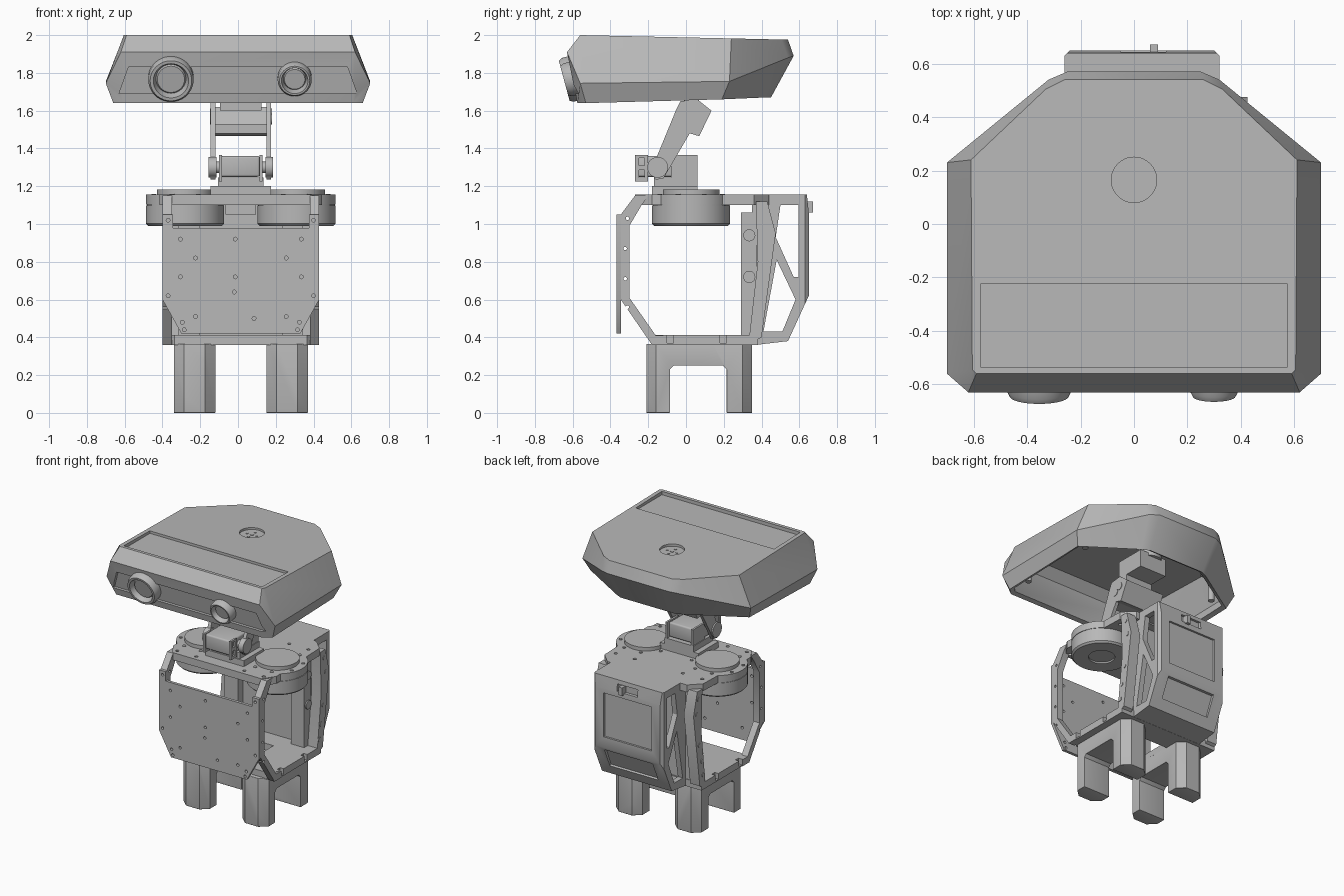
import bpy, bmesh, math
from mathutils import Vector

if "Cube" in bpy.data.objects:
    bpy.data.objects.remove(bpy.data.objects["Cube"], do_unlink=True)

grey = bpy.data.materials.new("plain grey")
grey.use_nodes = True
grey.diffuse_color = (0.48, 0.48, 0.48, 1)
grey.node_tree.nodes["Principled BSDF"].inputs["Base Color"].default_value = (0.48, 0.48, 0.48, 1)
parts = []
CX = 0.015  # centre line of the body


def finish(name, bm):
    bmesh.ops.remove_doubles(bm, verts=bm.verts, dist=1e-5)
    bmesh.ops.recalc_face_normals(bm, faces=bm.faces)
    me = bpy.data.meshes.new(name)
    bm.to_mesh(me)
    bm.free()
    me.materials.append(grey)
    ob = bpy.data.objects.new(name, me)
    bpy.context.scene.collection.objects.link(ob)
    parts.append(ob)
    return ob


def prism(name, pts, axis, a, b, shear=None):
    """Extrude a 2D outline along one axis from a to b."""
    place = {"x": lambda p, t: (t, p[0], p[1]), "y": lambda p, t: (p[0], t, p[1]),
             "z": lambda p, t: (p[0], p[1], t)}[axis]
    bm = bmesh.new()
    lo = [bm.verts.new(place(p, a)) for p in pts]
    hi = [bm.verts.new(place(p, b)) for p in pts]
    bm.faces.new(lo)
    bm.faces.new(hi)
    for i in range(len(pts)):
        j = (i + 1) % len(pts)
        bm.faces.new((lo[i], lo[j], hi[j], hi[i]))
    if shear:
        for v in bm.verts:
            v.co.y += shear(v.co.z)
    return finish(name, bm)


def box(name, x0, x1, y0, y1, z0, z1):
    return prism(name, [(x0, y0), (x1, y0), (x1, y1), (x0, y1)], "z", z0, z1)


def lathe(name, loc, profile, direction=(0, 0, 1), steps=40):
    """Spin a (radius, height) profile around a direction."""
    bm = bmesh.new()
    vs = [bm.verts.new((r, 0, h)) for r, h in profile]
    es = [bm.edges.new(e) for e in zip(vs, vs[1:])]
    bmesh.ops.spin(bm, geom=vs + es, cent=(0, 0, 0), axis=(0, 0, 1),
                   angle=2 * math.pi, steps=steps)
    rot = Vector(direction).to_track_quat("Z", "Y")
    for v in bm.verts:
        v.co = rot @ v.co + Vector(loc)
    return finish(name, bm)


def disc(name, loc, r, h, direction=(0, 0, 1), steps=40):
    return lathe(name, loc, [(0, 0), (r, 0), (r, h), (0, h)], direction, steps)


def bake(ob):
    dg = bpy.context.evaluated_depsgraph_get()
    me = bpy.data.meshes.new_from_object(ob.evaluated_get(dg))
    ob.modifiers.clear()
    ob.data = me


def cut(ob, *cutters, op="DIFFERENCE"):
    for c in cutters:
        m = ob.modifiers.new("cut", "BOOLEAN")
        m.operation, m.solver, m.object = op, "EXACT", c
    bake(ob)
    for c in cutters:
        parts.remove(c)
        bpy.data.objects.remove(c, do_unlink=True)


def bevel(ob, w):
    """Round only the square edges."""
    m = ob.modifiers.new("bevel", "BEVEL")
    m.width, m.segments, m.limit_method, m.angle_limit = w, 3, "ANGLE", math.radians(55)
    bake(ob)


def sides(name, pts, inner, outer):
    """Matching left and right plates from one side outline."""
    for s, side in ((1, "left"), (-1, "right")):
        yield s, prism(f"{side}_{name}", pts, "x", CX + s * inner, CX + s * outer)


# Head shell: three faceted levels, open below
def roof(y):
    return 2.0 - 0.022 * (y + 0.56)


top = [(x, y, roof(y)) for x, y in ((0.59, -0.56), (0.605, -0.545), (0.61, 0.24), (0.33, 0.505),
                                    (0.26, 0.54))]
mid = [(0.62, -0.63, 1.91), (0.7, -0.56, 1.745), (0.7, 0.23, 1.755), (0.32, 0.54, 1.88),
       (0.25, 0.57, 1.89)]
low = [(0.61, -0.575, 1.64), (0.66, -0.53, 1.64), (0.66, 0.19, 1.66), (0.29, 0.42, 1.67),
       (0.23, 0.45, 1.67)]
bm = bmesh.new()
rings = [[bm.verts.new(p) for p in lev] + [bm.verts.new((-x, y, z)) for x, y, z in lev[::-1]]
         for lev in (top, mid, low)]
bm.faces.new(rings[0])
for r0, r1 in zip(rings, rings[1:]):
    for i in range(len(r0)):
        j = (i + 1) % len(r0)
        bm.faces.new((r0[i], r0[j], r1[j], r1[i]))
head = finish("head_shell", bm)
solid = head.modifiers.new("wall", "SOLIDIFY")
solid.thickness, solid.offset = 0.036, -1
bake(head)
cut(head,
    box("c", -0.575, 0.575, -0.535, -0.225, 1.974, 2.1),
    disc("c", (0, 0.165, 1.968), 0.085, 0.1),
    prism("c", [(-0.58, 1.83), (0.58, 1.83), (0.63, 1.69), (-0.63, 1.69)], "y", -0.8, -0.608,
          shear=lambda z: 0.204 * (1.91 - z)))
for i, (dx, dy) in enumerate(((0, 0), (0.04, 0), (-0.04, 0), (0, 0.04), (0, -0.04))):
    disc(f"head_screw_{i}", (dx, 0.165 + dy, 1.96), 0.013 if i == 0 else 0.009, 0.012, steps=20)

# Camera eyes, tilted slightly down
for name, x, r in (("right_eye", -0.355, 0.12), ("left_eye", 0.3, 0.09)):
    lathe(name, (x, -0.582, 1.775),
          [(0, 0), (r, 0), (r, 0.045), (r - 0.01, 0.065), (r * 0.78, 0.065),
           (r * 0.66, 0.025), (r * 0.6, 0.035), (0, 0.035)], (0, -0.966, -0.26), 48)

# Struts inside the head
for s in (-1, 1):
    for x, y in ((0.56, -0.45), (0.56, 0.15), (0.3, 0.38)):
        disc("head_post", (s * x, y, 1.7), 0.022, 0.27, steps=20)

# Neck arm and servos
arm = [(-0.19, 1.27), (-0.16, 1.235), (-0.12, 1.24), (0.02, 1.48), (0.07, 1.465),
       (0.135, 1.6), (0.06, 1.66), (-0.03, 1.65), (-0.05, 1.61)]
for s, plate in sides("neck_arm", arm, 0.135, 0.16):
    disc("neck_pivot", (CX + s * 0.13, -0.15, 1.3), 0.055, 0.04, (s, 0, 0), 24)
    for y, z in ((0.01, 1.555), (0.055, 1.585)):
        disc("neck_bolt", (CX + s * 0.155, y, z), 0.027, 0.009, (s, 0, 0), 20)
prism("neck_cross_plate", [(-0.07, 1.48), (0.02, 1.48), (0.07, 1.53), (-0.07, 1.53)], "x",
      CX - 0.14, CX + 0.14)
prism("neck_back_plate", [(0.02, 1.48), (0.07, 1.465), (0.135, 1.6), (0.1, 1.62)], "x",
      CX - 0.14, CX + 0.14)
box("upper_servo", CX - 0.11, CX + 0.11, -0.01, 0.22, 1.69, 1.82)
box("upper_servo_foot", CX - 0.11, CX + 0.11, -0.01, 0.07, 1.6, 1.7)
disc("head_horn", (0, 0.165, 1.8), 0.08, 0.16)
bevel(box("lower_servo", CX - 0.11, CX + 0.1, -0.26, 0.04, 1.25, 1.36), 0.012)
disc("servo_axle", (CX - 0.15, -0.15, 1.3), 0.03, 0.3, (1, 0, 0), 24)
box("servo_cradle", CX - 0.12, CX + 0.12, -0.17, 0.06, 1.2, 1.245)
box("neck_base", CX - 0.16, CX + 0.16, -0.18, 0.06, 1.15, 1.2)
for s in (-1, 1):
    a, b = sorted((CX + s * 0.1, CX + s * 0.115))
    box("servo_bracket", a, b, -0.08, 0.06, 1.2, 1.365)
    ear = box("servo_ear", a, b, -0.27, -0.2, 1.225, 1.365)
    cut(ear, *[box("c", a - 0.1, b + 0.1, -0.25, -0.22, z, z + 0.04) for z in (1.245, 1.31)])

# Top plate with round shoulder lobes
deck = [(-0.43, -0.18), (-0.37, -0.27), (0.37, -0.27), (0.43, -0.18),
        (0.41, 0.36), (0.33, 0.44), (-0.33, 0.44), (-0.41, 0.36)]
plate = prism("top_plate", [(x + CX, y) for x, y in deck], "z", 1.1, 1.155)
cut(plate, *[disc("c", (CX + x, y, 1.0), 0.012, 0.3, steps=20)
             for x in (-0.36, -0.2, 0.2, 0.36) for y in (-0.23, 0.3)])
for s, side in ((1, "left"), (-1, "right")):
    x = CX + s * 0.295
    lathe(f"{side}_shoulder_motor", (x, 0.027, 0.99),
          [(0, 0.012), (0.09, 0.012), (0.09, 0), (0.195, 0), (0.207, 0.012), (0.207, 0.108),
           (0.203, 0.108), (0.203, 0.112), (0.207, 0.112),
           (0.207, 0.165), (0.15, 0.165), (0.15, 0.192), (0, 0.192)], steps=56)
    for k in range(8):
        a = k * math.pi / 4 + 0.39
        disc(f"{side}_motor_screw", (x + 0.18 * math.cos(a), 0.027 + 0.18 * math.sin(a), 1.15),
             0.012, 0.01, steps=20)
box("deck_centre_block", CX - 0.08, CX + 0.08, -0.08, 0.1, 1.05, 1.1)

# Front panel with drilled holes
panel = prism("front_panel",
              [(CX + x, z) for x, z in ((-0.315, 0.42), (0.315, 0.42), (0.415, 0.6), (0.415, 1.05),
                                        (0.36, 1.05), (0.36, 0.98), (-0.36, 0.98), (-0.36, 1.05),
                                        (-0.415, 1.05), (-0.415, 0.6))], "y", -0.367, -0.345)
half = [(0.385, 1.02), (0.32, 0.92), (0.24, 0.82), (0.385, 0.62), (0.32, 0.72),
        (0.24, 0.51), (0.31, 0.48), (0.3, 0.44)]
spots = [(s * x, z) for x, z in half for s in (-1, 1)]
spots += [(-0.03, 0.92), (-0.03, 0.72), (-0.035, 0.64), (0.07, 0.5)]
cut(panel, *[disc("c", (CX + x, -0.3, z), 0.01, 0.1, (0, -1, 0), 20) for x, z in spots])

# Bent front struts on each side
strut = [(-0.27, 1.15), (-0.345, 1.05), (-0.345, 0.6), (-0.18, 0.36), (-0.1, 0.36),
         (-0.1, 0.41), (-0.16, 0.41), (-0.3, 0.61), (-0.3, 0.99), (-0.235, 1.1), (-0.2, 1.15)]
for s, ob in sides("front_strut", strut, 0.365, 0.415):
    cut(ob, *[disc("c", (CX + s * 0.3, y, z), 0.009, 0.2, (s, 0, 0), 20)
              for y, z in ((-0.31, 0.56), (-0.322, 0.71), (-0.322, 0.87), (-0.31, 1.03))])

# Rear rails with bolts
rail = [(0.37, 1.12), (0.43, 1.12), (0.475, 0.95), (0.4, 0.4), (0.33, 0.36), (0.38, 0.8)]
for s, ob in sides("rear_rail", rail, 0.33, 0.41):
    for y, z in ((0.415, 1.06), (0.435, 0.95), (0.405, 0.71), (0.375, 0.58), (0.36, 0.47)):
        disc("rail_bolt", (CX + s * 0.405, y, z), 0.016, 0.009, (s, 0, 0), 20)

# Inner back wall and side housings with bosses
box("inner_back_wall", CX - 0.33, CX + 0.33, 0.35, 0.375, 0.4, 1.1)
for s in (-1, 1):
    a, b = sorted((CX + s * 0.22, CX + s * 0.33))
    box("inner_housing", a, b, 0.292, 0.36, 0.41, 1.06)
    for z in (0.72, 0.94):
        disc("housing_boss", (CX + s * 0.325, 0.335, z), 0.032, 0.014, (s, 0, 0), 24)

# Backpack shell: hollow, with triangular side windows
PX = 0.03
pack = prism("back_shell", [(0.37, 1.155), (0.64, 1.155), (0.65, 1.06), (0.65, 0.62),
                            (0.54, 0.38), (0.37, 0.36)], "x", PX - 0.29, PX + 0.29)
cut(pack, prism("c", [(PX - 0.29, 0.3), (PX + 0.29, 0.3), (PX + 0.29, 0.63), (PX + 0.265, 0.655),
                      (PX - 0.265, 0.655), (PX - 0.29, 0.63)], "z", 0.2, 1.3), op="INTERSECT")
cut(pack,
    prism("c", [(0.3, 1.11), (0.595, 1.11), (0.595, 0.63), (0.51, 0.42), (0.3, 0.4)], "x",
          PX - 0.25, PX + 0.25),
    prism("c", [(0.5, 1.1), (0.595, 1.1), (0.595, 0.72), (0.57, 0.72), (0.475, 0.93)], "x", -1, 1),
    prism("c", [(0.48, 0.81), (0.58, 0.6), (0.51, 0.43), (0.41, 0.43)], "x", -1, 1),
    box("c", PX - 0.2, PX + 0.2, 0.635, 0.7, 0.7, 1.03),
    prism("c", [(0.62, 0.6), (0.56, 0.46), (0.6, 0.44), (0.68, 0.6)], "x", PX - 0.2, PX + 0.2),
    box("c", PX - 0.08, PX + 0.09, 0.625, 0.7, 1.07, 1.125))
box("latch_tab", 0.06, 0.09, 0.62, 0.672, 1.06, 1.12)

# Base plate with hole and edge notches
base = [(-0.41, -0.12), (-0.35, -0.18), (0.35, -0.18), (0.41, -0.12), (0.41, 0.38), (-0.41, 0.38)]
floor = prism("base_plate", [(x + CX, y) for x, y in base], "z", 0.36, 0.412)
cut(floor, box("c", CX - 0.14, CX + 0.14, -0.03, 0.2, 0.3, 0.5),
    *[box("c", CX + s * 0.41 - 0.03, CX + s * 0.41 + 0.03, y, y + 0.035, 0.37, 0.5)
      for s in (-1, 1) for y in (-0.1, 0.18)])

# Arched legs with chamfered feet
arch = [(-0.21, 0), (-0.085, 0), (-0.085, 0.23), (-0.065, 0.25), (0.195, 0.25), (0.215, 0.23),
        (0.215, 0), (0.35, 0), (0.35, 0.365), (-0.21, 0.365)]
for s, legs in sides("legs", arch, 0.135, 0.355):
    x0, x1 = sorted((CX + s * 0.135, CX + s * 0.355))
    foot = [(x0, -0.16), (x0 + 0.055, -0.21), (x1 - 0.055, -0.21), (x1, -0.16),
            (x1, 0.3), (x1 - 0.055, 0.35), (x0 + 0.055, 0.35), (x0, 0.3)]
    cut(legs, prism("c", foot, "z", -0.1, 0.6), op="INTERSECT")
    bevel(legs, 0.015)

# Smooth round parts, keep hard edges crisp
bpy.ops.object.select_all(action="DESELECT")
for ob in parts:
    ob.select_set(True)
bpy.context.view_layer.objects.active = head
bpy.ops.object.shade_smooth_by_angle(angle=math.radians(32))
